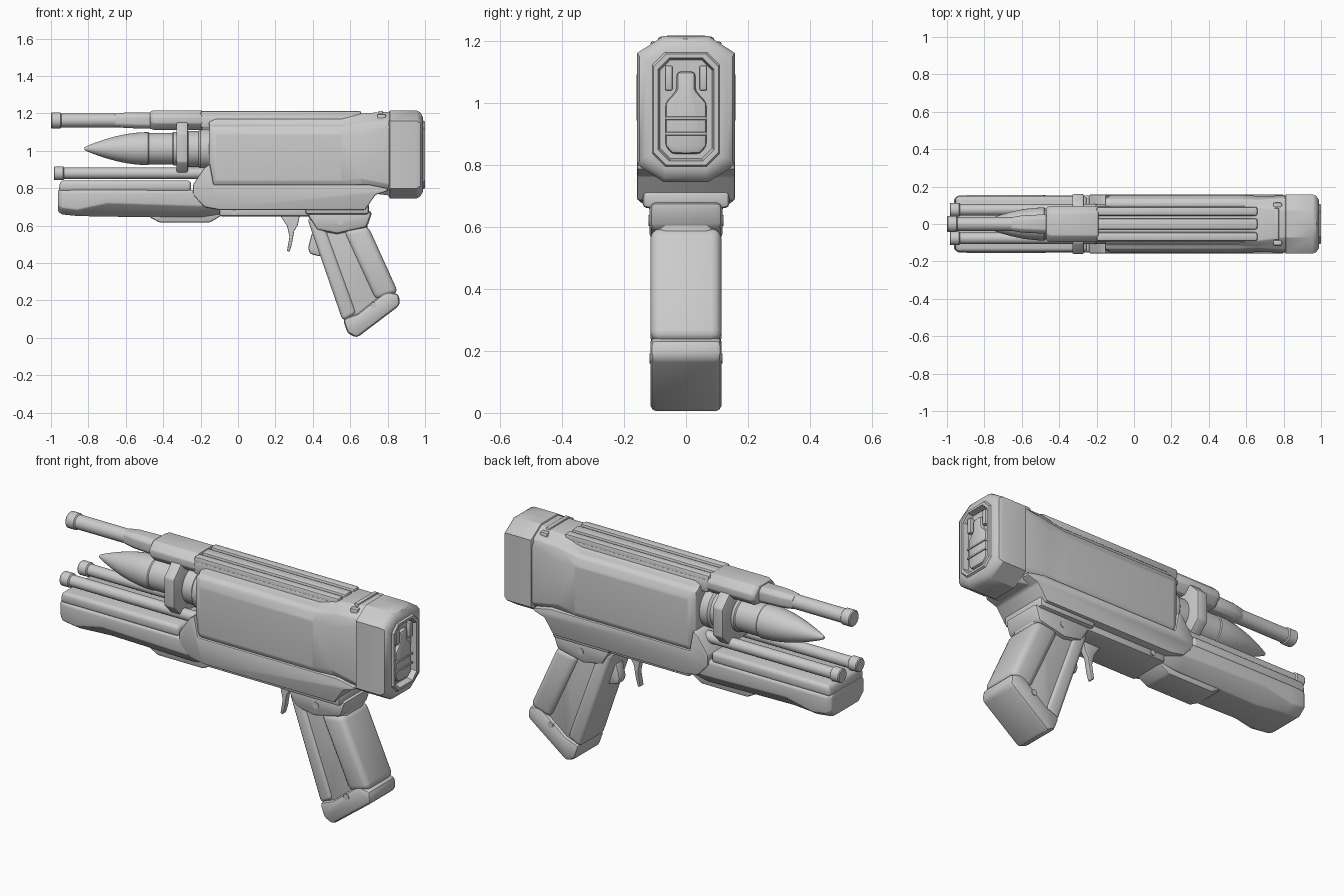
import bpy, bmesh, math

grey = bpy.data.materials.new("plain_grey")
grey.diffuse_color = (0.6, 0.6, 0.6, 1)


def finish(name, bm, bevel=0.0, segs=2, limit=25):
    """Bevel the sharp edges, then make a smooth-by-angle object."""
    bmesh.ops.recalc_face_normals(bm, faces=bm.faces)
    if bevel:
        edges = [e for e in bm.edges if len(e.link_faces) == 2
                 and e.calc_face_angle(0) > math.radians(limit)]
        bmesh.ops.bevel(bm, geom=edges, offset=bevel, segments=segs, profile=0.5,
                        affect='EDGES', clamp_overlap=True)
    me = bpy.data.meshes.new(name)
    bm.to_mesh(me)
    bm.free()
    me.materials.append(grey)
    ob = bpy.data.objects.new(name, me)
    bpy.context.scene.collection.objects.link(ob)
    bpy.ops.object.select_all(action='DESELECT')
    ob.select_set(True)
    bpy.context.view_layer.objects.active = ob
    bpy.ops.object.shade_smooth_by_angle(angle=math.radians(32))
    return ob


def skin(bm, rings):
    vs = [[bm.verts.new(p) for p in r] for r in rings]
    n = len(vs[0])
    for a, b in zip(vs, vs[1:]):
        for i in range(n):
            j = (i + 1) % n
            bm.faces.new((a[i], a[j], b[j], b[i]))
    bm.faces.new(vs[0])
    bm.faces.new(vs[-1])


def prism(name, pts, hw, bevel=0.01, segs=2, y=0.0):
    """Side profile (x, z) extruded across y."""
    bm = bmesh.new()
    skin(bm, [[(x, y + s * hw, z) for x, z in pts] for s in (-1, 1)])
    return finish(name, bm, bevel, segs)


def box(name, x0, x1, z0, z1, hw, bevel=0.01, y=0.0):
    return prism(name, [(x0, z0), (x1, z0), (x1, z1), (x0, z1)], hw, bevel, 2, y)


def loft(name, sections, bevel=0.0, segs=2):
    """Mirrored half sections (y, z), top to bottom, joined along x."""
    bm = bmesh.new()
    rings = []
    for x, half in sections:
        full = list(half) + [(-y, z) for y, z in reversed(half) if y > 0]
        rings.append([(x, y, z) for y, z in full])
    skin(bm, rings)
    return finish(name, bm, bevel, segs)


def lathe(name, prof, y, z, n=28):
    """(x, radius) profile turned around an x-parallel axis."""
    bm = bmesh.new()
    skin(bm, [[(x, y + r * math.cos(2 * math.pi * i / n), z + r * math.sin(2 * math.pi * i / n))
               for i in range(n)] for x, r in prof])
    return finish(name, bm)


def pin(name, x, z, r, hw, n=16):
    """Cross pin along y, showing on both sides."""
    prism(name, [(x + r * math.cos(2 * math.pi * i / n), z + r * math.sin(2 * math.pi * i / n))
                 for i in range(n)], hw, 0)


def octa(w, zt, zb, cy, cz):
    return [(0, zt), (w - cy, zt), (w, zt - cz), (w, zb + cz), (w - cy, zb), (0, zb)]


# upper receiver, flaring into the rear cap
def body(w, low, top):
    return [(0, top), (0.1, top), (0.112, 1.14), (0.135, 1.13), (w, 1.09),
            (w, low + 0.04), (w - 0.02, low), (0, low)]


loft("receiver", [
    (-0.155, body(0.137, 0.82, 1.155)), (-0.12, body(0.156, 0.8, 1.17)),
    (0.55, body(0.156, 0.8, 1.17)),
    (0.66, [(0, 1.2), (0.09, 1.2), (0.112, 1.17), (0.13, 1.15), (0.15, 1.08),
            (0.145, 0.85), (0.12, 0.78), (0, 0.78)]),
    (0.82, [(0, 1.21), (0.07, 1.21), (0.11, 1.185), (0.14, 1.165), (0.152, 1.13),
            (0.152, 0.82), (0.1, 0.76), (0, 0.76)])], 0.006)

# lower receiver and belly plate
prism("lower_receiver", [(-0.24, 0.82), (-0.24, 0.765), (-0.18, 0.7), (-0.1, 0.685), (0.68, 0.685),
                         (0.735, 0.765), (0.8, 0.785), (0.8, 0.8), (0.7, 0.82), (-0.13, 0.82),
                         (-0.15, 0.93), (-0.18, 0.91)], 0.158, 0.018)
box("belly_plate", -0.1, 0.45, 0.65, 0.72, 0.115, 0.012)
box("grip_mount", 0.36, 0.7, 0.66, 0.72, 0.14, 0.015)
pin("belly_pin", -0.02, 0.672, 0.014, 0.12)

# rear cap with stepped recess and bottle-shaped inlay
loft("rear_cap", [
    (0.805, octa(0.145, 1.2, 0.76, 0.08, 0.05)), (0.812, octa(0.158, 1.215, 0.745, 0.085, 0.055)),
    (0.955, octa(0.158, 1.215, 0.745, 0.085, 0.055)), (0.975, octa(0.15, 1.205, 0.757, 0.08, 0.055)),
    (0.988, octa(0.13, 1.18, 0.78, 0.065, 0.045)), (0.99, octa(0.108, 1.162, 0.795, 0.04, 0.04)),
    (1.0, octa(0.104, 1.157, 0.8, 0.04, 0.04)), (1.0, octa(0.09, 1.145, 0.812, 0.036, 0.036)),
    (0.97, octa(0.084, 1.138, 0.82, 0.034, 0.034))])
bottle = [(0, 1.1), (0.03, 1.1), (0.03, 1.04), (0.066, 1.0), (0.066, 0.86), (0.045, 0.835), (0, 0.835)]
loft("rear_inlay", [(0.95, bottle), (0.99, bottle)], 0.012)
for z in (0.9, 0.95):
    box("inlay_rib", 0.96, 0.995, z - 0.005, z + 0.005, 0.068, 0.002)
for s in (-1, 1):
    box("neck_panel", 0.96, 0.992, 1.04, 1.12, 0.012, 0.004, s * 0.056)

# top rail with long ridges and rear clip
box("rail_base", -0.2, 0.64, 1.12, 1.19, 0.096, 0.012)
for y, hw in ((0.068, 0.024), (0, 0.03), (-0.068, 0.024)):
    box("rail_ridge", -0.2, 0.66, 1.15, 1.213, hw, 0.012, y)
box("rail_clip", 0.75, 0.775, 1.17, 1.214, 0.085, 0.006)
for s in (-1, 1):
    box("clip_ear", 0.745, 0.79, 1.15, 1.197, 0.014, 0.006, s * 0.1)

# upper shroud and barrel
loft("barrel_shroud", [
    (-0.47, octa(0.085, 1.21, 1.12, 0.035, 0.035)), (-0.45, octa(0.097, 1.217, 1.112, 0.035, 0.035)),
    (-0.19, octa(0.097, 1.217, 1.112, 0.035, 0.035))], 0.006)
loft("barrel_sleeve", [
    (-0.66, octa(0.035, 1.198, 1.13, 0.014, 0.014)), (-0.6, octa(0.046, 1.205, 1.122, 0.02, 0.02)),
    (-0.46, octa(0.052, 1.205, 1.118, 0.02, 0.02))], 0.006)
lathe("upper_barrel", [(-1, 0.03), (-1, 0.038), (-0.995, 0.043), (-0.95, 0.043), (-0.945, 0.037),
                       (-0.45, 0.037)], 0, 1.163)

# rocket
ogive = [(-0.82 + 0.34 * t, 0.008 + 0.08 * math.sin(t * math.pi / 2) ** 0.9)
         for t in [i / 12 for i in range(13)]]
lathe("rocket", [(-0.822, 0.003)] + ogive + [(-0.475, 0.084), (-0.35, 0.084), (-0.345, 0.09),
                                             (-0.13, 0.09)], 0, 1.012, 36)
lathe("rocket_collar", [(-0.27, 0.09), (-0.265, 0.097), (-0.21, 0.097), (-0.2, 0.108), (-0.13, 0.108)],
      0, 1.01, 36)
ring = octa(0.16, 1.152, 0.88, 0.06, 0.06)
loft("rocket_clamp", [(-0.33, ring), (-0.268, ring)], 0.008)

# twin lower barrels
for s in (-1, 1):
    lathe("lower_barrel", [(-0.985, 0.025), (-0.985, 0.033), (-0.98, 0.037), (-0.935, 0.037),
                           (-0.93, 0.03), (-0.15, 0.03)], s * 0.076, 0.88)

# fore-end
prism("foreend_deck", [(-0.96, 0.78), (-0.25, 0.78), (-0.25, 0.842), (-0.95, 0.842)], 0.148, 0.02, 3)


def hull(w, zc, zb, k):
    return [(0, 0.792), (w - 0.01, 0.792), (w, 0.78), (w, zc), (w - k, zb), (0, zb)]


loft("foreend_hull", [
    (-0.962, hull(0.135, 0.71, 0.675, 0.04)), (-0.94, hull(0.152, 0.695, 0.66, 0.05)),
    (-0.86, hull(0.155, 0.685, 0.652, 0.05)), (-0.7, hull(0.155, 0.72, 0.648, 0.075)),
    (-0.2, hull(0.152, 0.705, 0.646, 0.06)), (-0.09, hull(0.13, 0.7, 0.66, 0.05))], 0.006)
prism("foreend_keel", [(-0.48, 0.65), (-0.42, 0.617), (-0.15, 0.617), (-0.07, 0.665), (-0.1, 0.7),
                       (-0.45, 0.7)], 0.085, 0.01)

# grip: core, front and back straps, collar, foot
prism("grip_core", [(0.38, 0.68), (0.7, 0.68), (0.69, 0.58), (0.84, 0.23), (0.65, 0.07), (0.575, 0.1)],
      0.096, 0.03, 3)
prism("grip_front_strap", [(0.37, 0.64), (0.45, 0.64), (0.635, 0.13), (0.56, 0.09)], 0.106, 0.022, 3)
prism("grip_back_strap", [(0.56, 0.58), (0.695, 0.6), (0.858, 0.24), (0.735, 0.2)], 0.114, 0.032, 3)
prism("grip_collar", [(0.36, 0.675), (0.72, 0.68), (0.69, 0.59), (0.53, 0.555), (0.42, 0.575)],
      0.118, 0.022)
prism("grip_foot", [(0.56, 0.1), (0.64, 0.13), (0.79, 0.25), (0.86, 0.235), (0.866, 0.175),
                    (0.635, 0.0), (0.585, 0.025)], 0.115, 0.02)
pin("grip_screw_top", 0.545, 0.62, 0.018, 0.121)
pin("grip_screw_foot", 0.725, 0.175, 0.016, 0.118)

# trigger and the button below it on the grip
prism("trigger", [(0.225, 0.655), (0.33, 0.655), (0.32, 0.605), (0.3, 0.57), (0.288, 0.5), (0.275, 0.46),
                  (0.262, 0.465), (0.275, 0.54), (0.262, 0.6)], 0.016, 0.004)
prism("grip_button", [(0.395, 0.56), (0.375, 0.48), (0.385, 0.45), (0.44, 0.435), (0.47, 0.5)], 0.03, 0.01)
